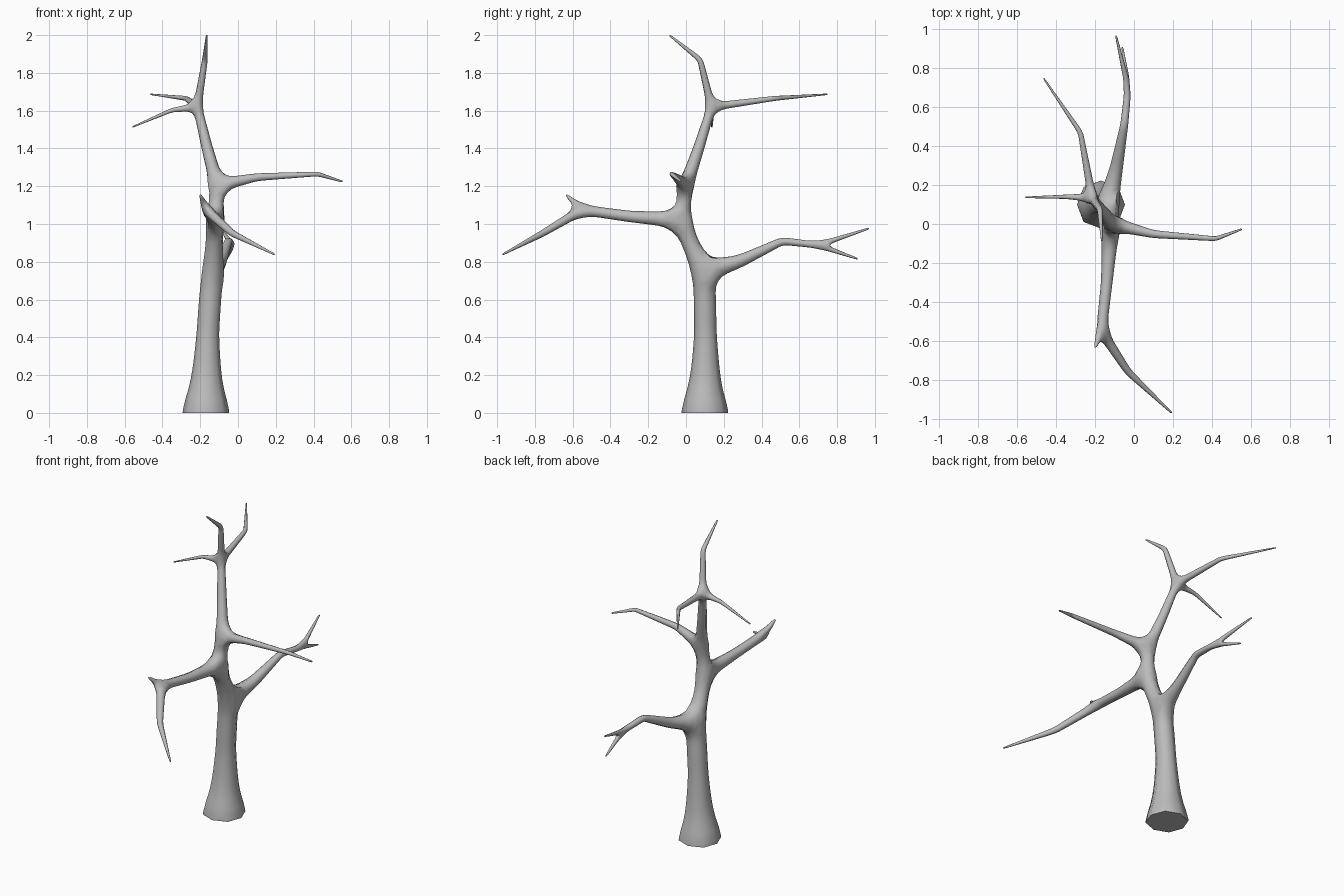
import bpy, bmesh, math

if "Cube" in bpy.data.objects:
    bpy.data.objects.remove(bpy.data.objects["Cube"])

verts, edges, radii = [], [], []


def limb(points, start=None):
    """Add a chain of (x, y, z, radius) nodes, grown from node index start."""
    last = start
    for x, y, z, r in points:
        verts.append((x, y, z))
        radii.append(r)
        i = len(verts) - 1
        if last is not None:
            edges.append((last, i))
        last = i
    return last


# trunk, flared at the foot (starts below ground, cut flat later)
fork_low = limb([(-.17, .10, -.16, .15), (-.17, .10, .03, .138), (-.168, .10, .12, .1),
                 (-.165, .103, .24, .08), (-.16, .103, .42, .064),
                 (-.148, .1, .60, .064), (-.135, .095, .745, .06)])
fork_mid = limb([(-.127, .03, .88, .05), (-.12, -.025, 1.02, .047)], fork_low)
fork_high = limb([(-.11, .0, 1.205, .04)], fork_mid)
fork_top = limb([(-.165, .07, 1.41, .031), (-.215, .135, 1.62, .024)], fork_high)

# rear branch with two twigs
rear = limb([(-.09, .29, .805, .036), (-.05, .51, .91, .022), (-.03, .70, .888, .018)], fork_low)
limb([(-.093, .97, .977, .005)], rear)
limb([(-.06, .91, .815, .005)], rear)

# front branch with a stub and a long drooping twig
front = limb([(-.14, -.30, 1.04, .032), (-.168, -.55, 1.075, .029)], fork_mid)
limb([(-.2, -.635, 1.155, .006)], front)
limb([(-.03, -.76, .95, .02), (.195, -.972, .838, .005)], front)

# right branch
limb([(.10, -.052, 1.248, .022), (.42, -.076, 1.265, .013), (.555, -.026, 1.224, .005)], fork_high)

# crown: left twig, back twig and leader
limb([(-.35, .14, 1.603, .012), (-.56, .137, 1.513, .004)], fork_top)
limb([(-.275, .47, 1.665, .014), (-.465, .75, 1.687, .004)], fork_top)
limb([(-.175, .075, 1.87, .016), (-.165, -.088, 2.0, .005)], fork_top)

# skin the skeleton into rounded eight-sided limbs
mesh = bpy.data.meshes.new("bare_tree")
mesh.from_pydata(verts, edges, [])
tree = bpy.data.objects.new("bare_tree", mesh)
bpy.context.collection.objects.link(tree)
bpy.context.view_layer.objects.active = tree
tree.select_set(True)
skin = tree.modifiers.new("Skin", 'SKIN')
skin.use_smooth_shade = True
for i, r in enumerate(radii):
    mesh.skin_vertices[0].data[i].radius = (r, r)
sub = tree.modifiers.new("Round", 'SUBSURF')
sub.levels = sub.render_levels = 1
for name in ("Skin", "Round"):
    bpy.ops.object.modifier_apply(modifier=name)

# cut the foot flat on the ground
bm = bmesh.new()
bm.from_mesh(tree.data)
cut = bmesh.ops.bisect_plane(bm, geom=bm.verts[:] + bm.edges[:] + bm.faces[:],
                             plane_co=(0, 0, 0), plane_no=(0, 0, 1), clear_inner=True)
rim = [e for e in cut["geom_cut"] if isinstance(e, bmesh.types.BMEdge)]
bmesh.ops.holes_fill(bm, edges=rim, sides=0)
bmesh.ops.recalc_face_normals(bm, faces=bm.faces[:])
bm.to_mesh(tree.data)
bm.free()
bpy.ops.object.shade_smooth_by_angle(angle=math.radians(60))

# plain grey bark
bark = bpy.data.materials.new("grey_bark")
bark.diffuse_color = (.5, .5, .5, 1)
bark.use_nodes = True
bark.node_tree.nodes["Principled BSDF"].inputs["Base Color"].default_value = bark.diffuse_color
tree.data.materials.clear()
tree.data.materials.append(bark)
